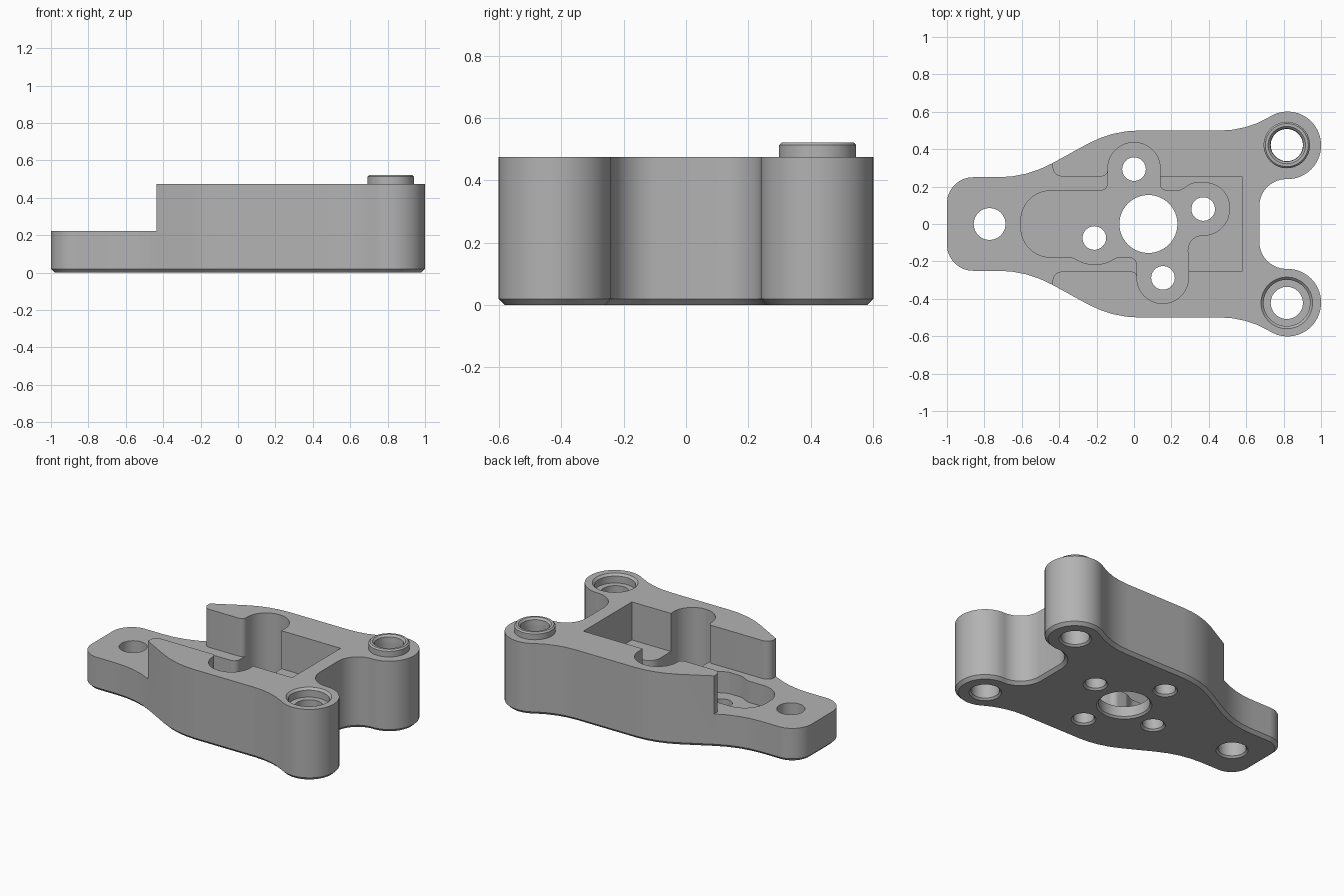
import bpy, bmesh, math
from mathutils import Vector

if "Cube" in bpy.data.objects:
    bpy.data.objects.remove(bpy.data.objects["Cube"])

grey = bpy.data.materials.new("machined_grey")
grey.use_nodes = True
COLOUR = (0.45, 0.45, 0.45, 1)
grey.diffuse_color = COLOUR
grey.node_tree.nodes["Principled BSDF"].inputs["Base Color"].default_value = COLOUR


def rounded(corners):
    """Closed 2D path from (x, y, radius) corners, each filleted with an arc."""
    path = []
    for i, (x, y, r) in enumerate(corners):
        p = Vector((x, y))
        a = (Vector(corners[i - 1][:2]) - p).normalized()
        b = (Vector(corners[(i + 1) % len(corners)][:2]) - p).normalized()
        if r == 0:
            path.append(p)
            continue
        half = a.angle(b) / 2
        centre = p + (a + b).normalized() * r / math.sin(half)
        start = p + a * r / math.tan(half) - centre
        end = p + b * r / math.tan(half) - centre
        a0 = math.atan2(start.y, start.x)
        turn = math.atan2(start.x * end.y - start.y * end.x, start.dot(end))
        steps = max(3, int(abs(turn) / 0.11))
        for k in range(steps + 1):
            t = a0 + turn * k / steps
            path.append(centre + r * Vector((math.cos(t), math.sin(t))))
    # drop points that coincide where one arc meets the next
    return [p for i, p in enumerate(path) if (p - path[i - 1]).length > 0.002]


def inset(path, d):
    """Move a clockwise path inwards by d."""
    result = []
    for i, p in enumerate(path):
        t = (path[(i + 1) % len(path)] - path[i - 1]).normalized()
        result.append(p + d * Vector((t.y, -t.x)))
    return result


def circle(c, r, n=56):
    return [Vector((c[0] + r * math.cos(math.tau * k / n),
                    c[1] + r * math.sin(math.tau * k / n))) for k in range(n)]


def loft(name, layers, ring=False):
    """Solid skinned through (path, z) layers; ring closes it on itself."""
    bm = bmesh.new()
    loops = [[bm.verts.new((p.x, p.y, z)) for p in path] for path, z in layers]
    pairs = list(zip(loops, loops[1:]))
    if ring:
        pairs.append((loops[-1], loops[0]))
    else:
        bm.faces.new(loops[0])
        bm.faces.new(loops[-1])
    for lo, hi in pairs:
        for k in range(len(lo)):
            j = (k + 1) % len(lo)
            bm.faces.new((lo[k], lo[j], hi[j], hi[k]))
    bmesh.ops.recalc_face_normals(bm, faces=bm.faces)
    mesh = bpy.data.meshes.new(name)
    bm.to_mesh(mesh)
    bm.free()
    mesh.materials.append(grey)
    ob = bpy.data.objects.new(name, mesh)
    bpy.context.collection.objects.link(ob)
    return ob


def lathe(name, c, profile, ring=False):
    return loft(name, [(circle(c, r), z) for r, z in profile], ring)


def mirrored(half):
    return half + [(x, -y, r) for x, y, r in reversed(half)]


TOP, STEP, FLOOR = 0.475, 0.222, 0.08
BOSS, RECESS = (0.817, 0.422), (0.817, -0.422)

# Body: waisted plate with two ears and a chamfered bottom edge
outline = rounded(mirrored([
    (-1, 0.25, 0.14), (-0.573, 0.25, 0.6), (-0.118, 0.5, 0.58),
    (0.598, 0.5, 0.5), (1, 0.732, 0.179), (1, 0.24, 0.179), (0.67, 0.24, 0.145)]))
body = loft("body", [(inset(outline, 0.02), 0), (outline, 0.02), (outline, TOP)])

# Lowered nose together with the central channel
channel = rounded([
    (-1.2, 1, 0), (-0.435, 1, 0), (-0.435, 0.255, 0.048),
    (-0.139, 0.255, 0.035), (-0.139, 0.295, 0), (0.1, 0.295, 0), (0.1, 0.255, 0),
    (0.577, 0.255, 0), (0.577, -0.255, 0), (0.2, -0.255, 0), (0.2, -0.285, 0),
    (0.016, -0.285, 0), (0.016, -0.255, 0.028), (-0.435, -0.255, 0.048),
    (-0.435, -1, 0), (-1.2, -1, 0)])

# Deep pocket with lobes around the screw holes
pocket = rounded([
    (-0.605, 0.178, 0.16), (-0.14, 0.178, 0.04), (-0.14, 0.435, 0.138),
    (0.14, 0.435, 0.138), (0.14, 0.178, 0.035), (0.25, 0.178, 0.06),
    (0.31, 0.22, 0.08), (0.51, 0.22, 0.13), (0.51, -0.06, 0.138),
    (0.285, -0.06, 0.08), (0.295, -0.425, 0.138), (0.015, -0.425, 0.138),
    (0.015, -0.178, 0.04), (-0.09, -0.178, 0.03), (-0.16, -0.213, 0.08),
    (-0.26, -0.213, 0.08), (-0.33, -0.178, 0.06), (-0.605, -0.178, 0.16)])

cutters = [loft("channel_cutter", [(channel, STEP), (channel, 1)]),
           loft("pocket_cutter", [(pocket, FLOOR), (pocket, 1)])]

# Through holes, chamfered underneath
holes = [((-0.772, 0), 0.085), (BOSS, 0.086), (RECESS, 0.086), ((0.077, 0), 0.155),
         ((0, 0.293), 0.063), ((0.37, 0.08), 0.063),
         ((-0.212, -0.075), 0.063), ((0.155, -0.288), 0.063)]
for c, r in holes:
    cutters.append(lathe("hole_cutter", c, [(r + 0.022, -0.01), (r, 0.012), (r, 1)]))

# Counterbore in the front ear
cutters.append(lathe("recess_cutter", RECESS,
                     [(0.124, TOP - 0.06), (0.124, TOP - 0.014), (0.148, TOP + 0.01)]))

for cutter in cutters:
    cutter.hide_render = True
    mod = body.modifiers.new("cut", "BOOLEAN")
    mod.operation = "DIFFERENCE"
    mod.solver = "EXACT"
    mod.object = cutter
bpy.context.view_layer.update()
evaluated = body.evaluated_get(bpy.context.evaluated_depsgraph_get())
cut_mesh = bpy.data.meshes.new_from_object(evaluated)
body.modifiers.clear()
body.data = cut_mesh
for cutter in cutters:
    bpy.data.objects.remove(cutter)

# Locating boss on the rear ear
boss = lathe("locating_boss", BOSS, [
    (0.086, TOP), (0.124, TOP), (0.124, 0.513), (0.115, 0.522),
    (0.1, 0.522), (0.088, 0.51)], ring=True)

# Smooth curved walls, keep machined edges crisp
for ob in (body, boss):
    bpy.ops.object.select_all(action="DESELECT")
    ob.select_set(True)
    bpy.context.view_layer.objects.active = ob
    bpy.ops.object.shade_smooth_by_angle(angle=math.radians(30))
